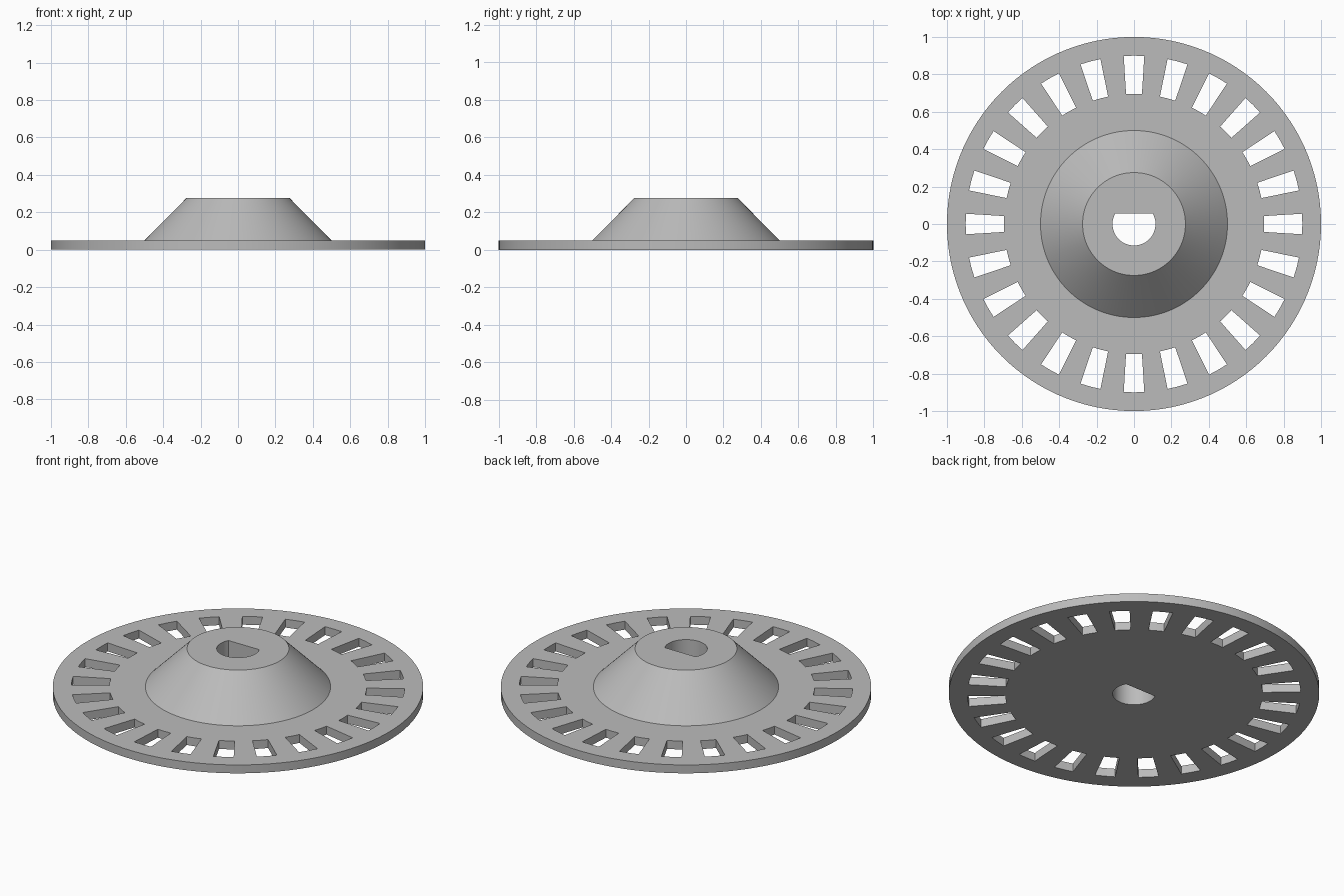
import bpy, bmesh
from math import radians, sin, cos, asin, pi

SEGMENTS = 120
SLOTS = 24
PROFILE = [(1.0, 0.0), (1.0, 0.05), (0.5, 0.05), (0.275, 0.277)]
BORE, FLAT = 0.115, 0.055

if "Cube" in bpy.data.objects:
    bpy.data.objects.remove(bpy.data.objects["Cube"], do_unlink=True)

grey = bpy.data.materials.new("plain grey")
grey.use_nodes = True
colour = (0.5, 0.5, 0.5, 1)
grey.diffuse_color = colour
grey.node_tree.nodes["Principled BSDF"].inputs["Base Color"].default_value = colour


def polar(r, a):
    return r * cos(a), r * sin(a)


def loft(bm, loops):
    """Join closed rings of points into a capped solid."""
    rings = [[bm.verts.new(p) for p in loop] for loop in loops]
    for low, high in zip(rings, rings[1:]):
        for i in range(len(low)):
            j = (i + 1) % len(low)
            bm.faces.new((low[i], low[j], high[j], high[i]))
    bm.faces.new(rings[0][::-1])
    bm.faces.new(rings[-1])


def prism(bm, outline, bottom, top):
    loft(bm, [[(x, y, z) for x, y in outline] for z in (bottom, top)])


def finish(bm, name):
    mesh = bpy.data.meshes.new(name)
    bm.to_mesh(mesh)
    bm.free()
    mesh.materials.append(grey)
    obj = bpy.data.objects.new(name, mesh)
    bpy.context.collection.objects.link(obj)
    return obj


# Flat disc with a conical hub, turned from one profile
bm = bmesh.new()
loft(bm, [[(*polar(r, 2 * pi * i / SEGMENTS), z) for i in range(SEGMENTS)]
          for r, z in PROFILE])
wheel = finish(bm, "slotted_wheel")

# Cutters: a ring of tapered slots and the D-shaped shaft bore
bm = bmesh.new()
half = radians(3.5)
steps = (-1, 0, 1)
for k in range(SLOTS):
    mid = 2 * pi * k / SLOTS
    outline = [polar(0.9, mid + half * s) for s in steps]
    outline += [polar(0.695, mid - half * s) for s in steps]
    prism(bm, outline, -0.1, 0.15)

start = pi - asin(FLAT / BORE)
sweep = pi + 2 * asin(FLAT / BORE)
prism(bm, [polar(BORE, start + sweep * i / 48) for i in range(49)], -0.1, 0.4)
cutter = finish(bm, "slot_and_bore_cutter")
cutter.hide_render = True

# Cut the openings, then remove the cutter
cut = wheel.modifiers.new("openings", "BOOLEAN")
cut.operation = "DIFFERENCE"
cut.solver = "EXACT"
cut.object = cutter
bpy.ops.object.select_all(action="DESELECT")
bpy.context.view_layer.objects.active = wheel
wheel.select_set(True)
bpy.ops.object.modifier_apply(modifier=cut.name)
bpy.data.objects.remove(cutter, do_unlink=True)
bpy.ops.object.shade_smooth_by_angle(angle=radians(25))
